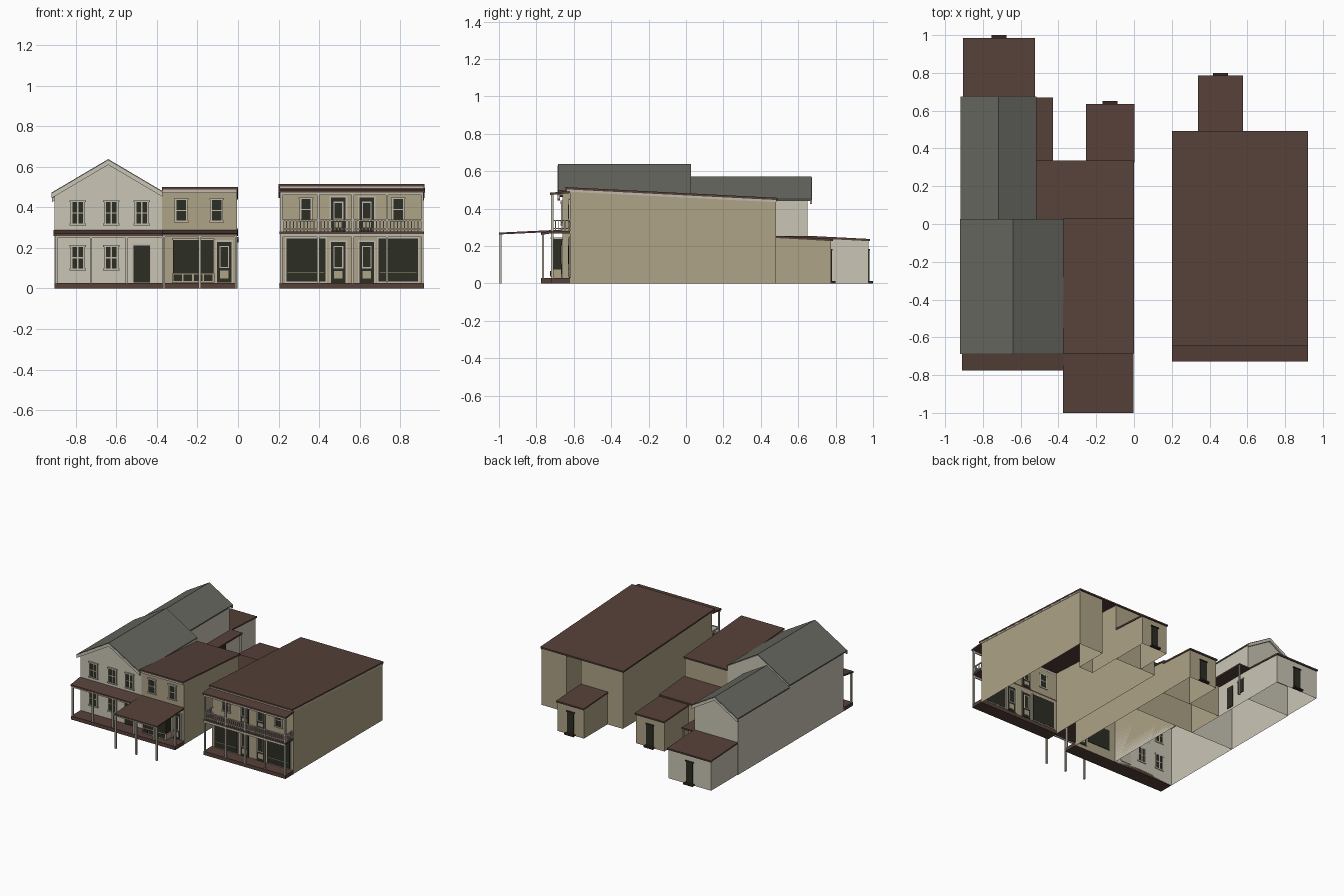
import bpy, bmesh

cube = bpy.data.objects.get("Cube")
if cube:
    bpy.data.objects.remove(cube, do_unlink=True)


def material(name, r, g, b):
    lin = [((c / 255 + .055) / 1.055) ** 2.4 for c in (r, g, b)]
    m = bpy.data.materials.new(name)
    m.use_nodes = True
    m.diffuse_color = (*lin, 1)
    m.node_tree.nodes["Principled BSDF"].inputs["Base Color"].default_value = (*lin, 1)
    return m


CREAM = material("cream siding", 202, 197, 182)
TAN = material("tan siding", 174, 163, 134)
TRIM = material("pale trim", 192, 186, 170)
GLASS = material("dark glass", 44, 45, 36)
BROWN = material("brown roofing", 86, 64, 57)
GREY = material("grey shingles", 104, 104, 97)
DARK = material("dark timber", 58, 40, 36)


def finish(name, bm, mats):
    mesh = bpy.data.meshes.new(name)
    bm.to_mesh(mesh)
    bm.free()
    for m in mats:
        mesh.materials.append(m)
    obj = bpy.data.objects.new(name, mesh)
    bpy.context.collection.objects.link(obj)
    return obj


def part(name, boxes):
    """Boxes given as (material, x0, x1, y0, y1, z0, z1), joined in one object."""
    bm = bmesh.new()
    mats = []
    for mat, x0, x1, y0, y1, z0, z1 in boxes:
        if mat not in mats:
            mats.append(mat)
        vs = bmesh.ops.create_cube(bm, size=1)["verts"]
        for v in vs:
            v.co = (x1 if v.co.x > 0 else x0, y1 if v.co.y > 0 else y0, z1 if v.co.z > 0 else z0)
        for f in {f for v in vs for f in v.link_faces}:
            f.material_index = mats.index(mat)
    return finish(name, bm, mats)


def walls(name, outline, height, mat):
    """Open shell following a counterclockwise plan, topped by height(x, y)."""
    bm = bmesh.new()
    low = [bm.verts.new((x, y, 0)) for x, y in outline]
    top = [bm.verts.new((x, y, height(x, y))) for x, y in outline]
    for i in range(len(low)):
        j = (i + 1) % len(low)
        bm.faces.new((low[i], low[j], top[j], top[i]))
    return finish(name, bm, [mat])


def roof(name, x0, x1, y0, y1, height, mat, thick=.012):
    bm = bmesh.new()
    for v in bmesh.ops.create_cube(bm, size=1)["verts"]:
        x, y = (x1 if v.co.x > 0 else x0), (y1 if v.co.y > 0 else y0)
        v.co = (x, y, height(x, y) - (0 if v.co.z > 0 else thick))
    return finish(name, bm, [mat])


def slope(ya, za, yb, zb):
    return lambda x, y: za + (zb - za) * (y - ya) / (yb - ya)


def gable(ridge, top):
    return lambda x, y: top - .59 * abs(x - ridge)


def lowered(fn, d):
    return lambda x, y: fn(x, y) - d


def rect(x0, x1, y0, y1):
    return [(x0, y0), (x1, y0), (x1, y1), (x0, y1)]


def window(x, z0, z1, w, y, cols=2, rows=2):
    """Framed window passing through a front wall."""
    h, t = w / 2, .009
    out = [(GLASS, x - h, x + h, y - .004, y + .004, z0, z1)]
    for s in (-1, 1):
        a = x + s * h
        out.append((TRIM, a - t / 2, a + t / 2, y - .009, y + .005, z0, z1))
    for z in (z0, z1):
        out.append((TRIM, x - h - t, x + h + t, y - .011, y + .005, z - t / 2, z + t / 2))
    for i in range(1, cols):
        a = x - h + w * i / cols
        out.append((TRIM, a - .003, a + .003, y - .007, y + .005, z0, z1))
    for i in range(1, rows):
        a = z0 + (z1 - z0) * i / rows
        out.append((TRIM, x - h, x + h, y - .007, y + .005, a - .003, a + .003))
    return out


def door(x, z0, z1, w, y):
    """Dark door with a pale-edged glass and a lower panel."""
    h, mid = w / 2, z0 + (z1 - z0) * .35
    return [(GLASS, x - h, x + h, y - .006, y + .005, z0, z1),
            (TRIM, x - h * .68, x + h * .68, y - .009, y + .006, mid, z1 - .02),
            (GLASS, x - h * .5, x + h * .5, y - .011, y + .007, mid + .006, z1 - .026),
            (TAN, x - h * .6, x + h * .6, y - .009, y + .006, z0 + .02, mid - .012)]


def posts(xs, y, z0, z1, r=.006):
    return [(TRIM, x - r, x + r, y - r, y + r, z0, z1) for x in xs]


def shed(name, x0, x1, y0, y1, mat):
    """Low rear lean-to with a door and doorstep."""
    top = slope(y0, .255, y1, .238)
    walls(name + "_walls", rect(x0, x1, y0, y1 - .01), lowered(top, .008), mat)
    roof(name + "_roof", x0 - .005, x1 + .005, y0, y1, top, BROWN)
    c, y = (x0 + x1) / 2, y1 - .01
    part(name + "_door", [(GLASS, c - .03, c + .03, y - .004, y + .006, .01, .175),
                          (DARK, c - .035, c + .035, y, y + .009, .175, .183),
                          (DARK, c - .04, c + .04, y, y1 + .015, 0, .012)])


# Gabled house: front block and narrower rear wing
main, wing = gable(-.64, .638), gable(-.718, .572)
FRONT = -.66
walls("house_walls", [(-.905, FRONT), (-.64, FRONT), (-.375, FRONT), (-.375, .02), (-.64, .02), (-.905, .02)],
      lowered(main, .01), CREAM)
walls("wing_walls", [(-.905, .02), (-.718, .02), (-.53, .02), (-.53, .65), (-.718, .65), (-.905, .65)],
      lowered(wing, .01), CREAM)
roof("house_roof_right", -.92, -.64, -.685, .027, main, GREY, .01)
roof("house_roof_left", -.64, -.372, -.685, .027, main, GREY, .01)
roof("wing_roof_right", -.918, -.718, .027, .672, wing, GREY, .01)
roof("wing_roof_left", -.718, -.515, .027, .672, wing, GREY, .01)
for y, h, r, x0, x1, tag in ((-.687, main, -.64, -.92, -.372, "front"), (.662, wing, -.718, -.918, -.515, "rear")):
    roof(tag + "_bargeboard_right", x0, r, y, y + .012, lowered(h, .006), CREAM, .022)
    roof(tag + "_bargeboard_left", r, x1, y, y + .012, lowered(h, .006), CREAM, .022)
house = []
for x in (-.79, -.625, -.475):
    house += window(x, .315, .43, .062, FRONT)
for x in (-.79, -.625):
    house += window(x, .093, .21, .062, FRONT)
part("house_windows", house)
part("house_door", [(TRIM, -.522, -.428, FRONT - .004, FRONT + .004, .03, .222),
                    (GLASS, -.515, -.435, FRONT - .008, FRONT + .003, .03, .213)])
shed("house_shed", -.9, -.53, .65, .985, CREAM)

# Side porch and door of the rear wing
roof("side_porch_roof", -.53, -.43, .33, .67, lambda x, y: .255, BROWN)
part("side_porch", posts((-.44,), .66, 0, .245) +
     [(GLASS, -.535, -.524, .42, .48, .02, .19), (GLASS, -.535, -.524, .54, .6, .09, .19),
      (TRIM, -.536, -.522, .535, .605, .19, .2)])

# Corner shop joined to the house
shop_top = slope(-.68, .5, .03, .45)
walls("shop_walls", rect(-.375, -.005, FRONT, .02), lowered(shop_top, .008), TAN)
roof("shop_roof", -.375, 0, -.685, .03, shop_top, BROWN)
part("shop_cornice", [(TRIM, -.372, -.004, -.678, FRONT, .472, .487)])
back_top = slope(.03, .295, .33, .27)
walls("shop_back_walls", rect(-.525, -.005, .02, .325), lowered(back_top, .008), TAN)
roof("shop_back_roof", -.525, 0, .025, .335, back_top, BROWN)
shed("shop_shed", -.25, -.003, .325, .635, TAN)
part("shop_windows", window(-.28, .33, .44, .055, FRONT, 1, 2) + window(-.105, .33, .44, .055, FRONT, 1, 2))
bay = [(TAN, -.325, -.115, -.722, FRONT, .03, .075), (GLASS, -.32, -.12, -.72, FRONT + .004, .075, .238),
       (TRIM, -.325, -.115, -.725, FRONT, .238, .246)]
for i in range(4):
    a = -.318 + i * .05
    bay.append((GLASS, a, a + .042, -.726, -.72, .038, .068))
part("shop_bay", bay)
part("shop_door", [(TRIM, -.11, -.025, FRONT - .004, FRONT + .004, .03, .238)] + door(-.068, .03, .23, .07, FRONT))

# Boardwalk, porch roof and street canopy
part("boardwalk", [(BROWN, -.905, -.003, -.775, FRONT, 0, .028)])
roof("porch_roof", -.91, -.372, -.775, FRONT, slope(-.775, .272, FRONT, .288), BROWN)
roof("street_canopy", -.375, -.003, -1, FRONT, slope(-1, .272, FRONT, .288), BROWN, .01)
part("porch_posts", posts((-.897, -.725, -.55, -.37, -.19, -.01), -.765, .028, .265))
part("canopy_posts", posts((-.365, -.188, -.01), -.992, 0, .263))
part("porch_beams", [(TRIM, -.903, -.375, -.77, -.76, .25, .262), (TRIM, -.372, -.006, -.995, -.987, .253, .263)])

# Hotel: open recess at the back under one long roof
Y = -.62
hotel_top = slope(-.64, .515, .49, .458)
walls("hotel_walls", [(.21, Y), (.915, Y), (.915, .482), (.7, .482), (.7, .22), (.575, .22), (.575, .482), (.21, .482)],
      lowered(hotel_top, .008), TAN)
roof("hotel_roof", .2, .92, -.645, .492, hotel_top, BROWN)
roof("hotel_side_trim", .912, .918, -.64, .485, lowered(hotel_top, .01), TRIM, .014)
shed("hotel_shed", .343, .572, .482, .785, TAN)
part("hotel_cornice", [(TRIM, .205, .917, -.64, Y, .488, .506)])

# Hotel front porch and balcony
roof("balcony_roof", .2, .922, -.727, Y, slope(-.727, .485, Y, .495), BROWN)
part("hotel_deck", [(BROWN, .205, .917, -.722, Y, 0, .028)])
part("balcony_floor", [(BROWN, .205, .917, -.722, Y, .268, .28), (TRIM, .207, .915, -.722, -.714, .254, .268),
                       (TRIM, .207, .915, -.722, -.714, .46, .473)])
columns = (.214, .395, .565, .735, .91)
part("hotel_posts", posts(columns, -.715, .028, .475))
rail = [(TRIM, .21, .914, -.719, -.711, z, z + .007) for z in (.29, .333)]
rail += posts([.222 + i * .0171 for i in range(41)], -.715, .28, .335, .0024)
for x in (.214, .91):
    rail += [(TRIM, x - .004, x + .004, -.715, Y, z, z + .007) for z in (.29, .333)]
    rail += [(TRIM, x - .002, x + .002, -.7 + i * .017, -.696 + i * .017, .28, .335) for i in range(5)]
part("balcony_railing", rail)

# Hotel openings
part("hotel_upper_windows", window(.335, .335, .445, .055, Y, 1, 2) + window(.79, .335, .445, .055, Y, 1, 2))
doors = []
for x in (.495, .635):
    doors += [(TRIM, x - .044, x + .044, Y - .004, Y + .003, .28, .455)] + door(x, .28, .448, .072, Y)
    doors += [(TRIM, x - .044, x + .044, Y - .004, Y + .003, .028, .237)] + door(x, .028, .23, .072, Y)
part("hotel_doors", doors)
display = []
for x in (.335, .79):
    display += [(TRIM, x - .104, x + .104, Y - .004, Y + .003, .028, .253),
                (GLASS, x - .097, x + .097, Y - .008, Y + .004, .034, .246),
                (TAN, x - .09, x + .09, Y - .011, Y, .076, .08)]
part("hotel_display_windows", display)
